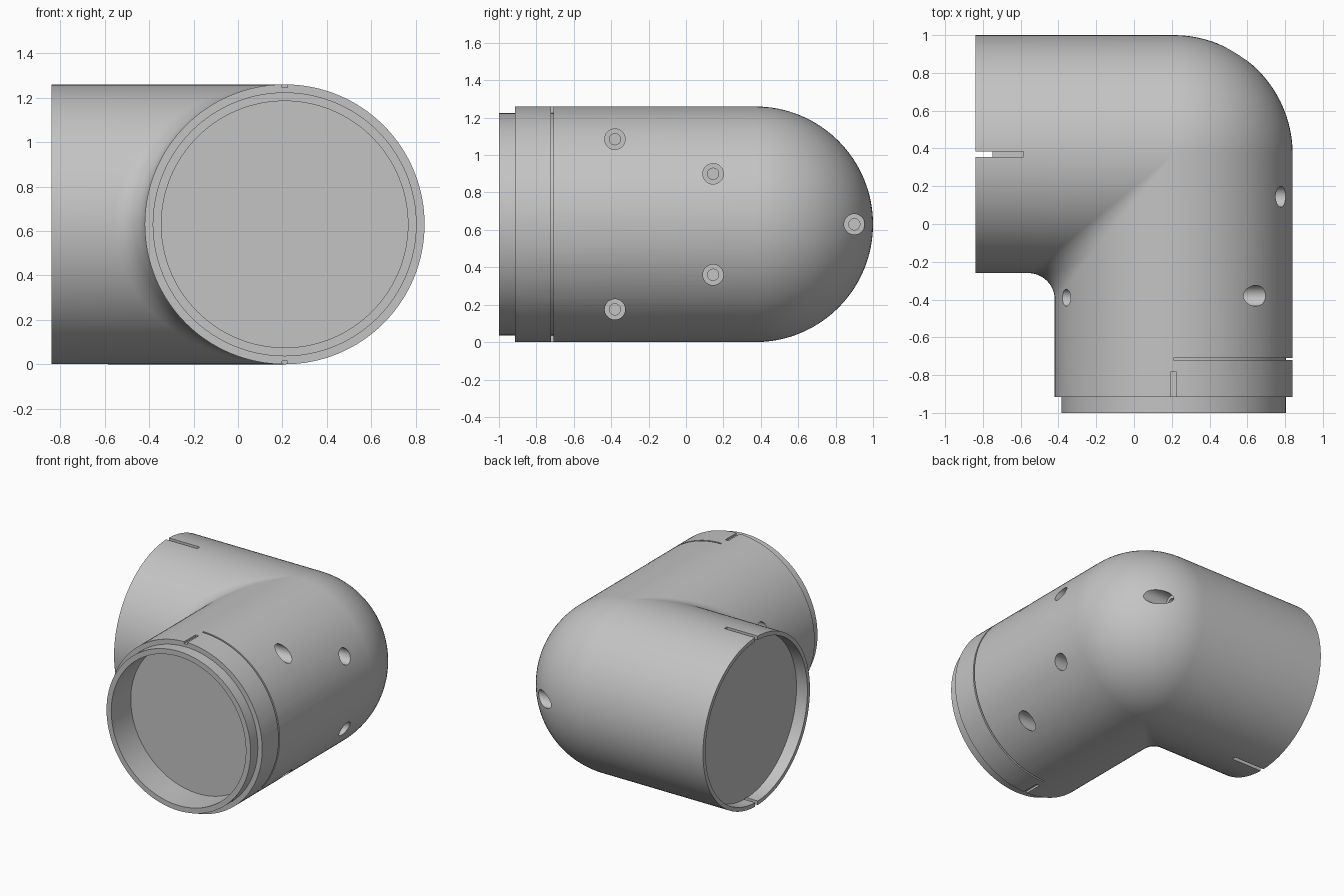
import bpy, bmesh
from math import sin, cos, pi, sqrt
from mathutils import Vector

cube = bpy.data.objects.get("Cube")
if cube:
    bpy.data.objects.remove(cube)

R, FILLET = 0.63, 0.14          # pipe radius, inner corner fillet
CX, CY, CZ = 0.21, 0.37, 0.63   # point where both pipe axes meet
SEG, ARC = 128, 24

grey = bpy.data.materials.new("plain grey")
grey.use_nodes = True
grey.diffuse_color = (0.55, 0.55, 0.55, 1)
bsdf = next(n for n in grey.node_tree.nodes if n.type == 'BSDF_PRINCIPLED')
bsdf.inputs["Base Color"].default_value = grey.diffuse_color


def loft(bm, rings):
    """Skin closed rings of points into a capped solid."""
    rows = [[bm.verts.new(p) for p in ring] for ring in rings]
    n = len(rows[0])
    for a, b in zip(rows, rows[1:]):
        for i in range(n):
            j = (i + 1) % n
            bm.faces.new((a[i], a[j], b[j], b[i]))
    bm.faces.new(rows[0][::-1])
    bm.faces.new(rows[-1])


def finish(bm, name):
    bmesh.ops.remove_doubles(bm, verts=bm.verts, dist=1e-5)
    bmesh.ops.recalc_face_normals(bm, faces=bm.faces)
    mesh = bpy.data.meshes.new(name)
    bm.to_mesh(mesh)
    bm.free()
    mesh.materials.append(grey)
    obj = bpy.data.objects.new(name, mesh)
    bpy.context.collection.objects.link(obj)
    return obj


def circle(n=SEG):
    for i in range(n):
        a = 2 * pi * i / n
        yield cos(a), sin(a)


def front_ring(y, r):
    return [(CX + r * u, y, CZ + r * v) for u, v in circle()]


def side_ring(x, r):
    return [(x, CY + r * u, CZ + r * v) for u, v in circle()]


def bend_ring(k):
    """Ring k of the elbow: ball on the outside, rolling fillet on the inside."""
    a = pi / 2 * k / ARC
    ring = []
    for u, v in circle():
        if u >= 0:
            p = (CX + R * u * cos(a), CY + R * u * sin(a), CZ + R * v)
        else:
            c = Vector((CX + (R + FILLET) * u, CY + (R + FILLET) * u,
                        CZ + (R + FILLET) * v))
            d0, d1 = Vector((-u, 0, -v)), Vector((0, -u, -v))
            ang, f = d0.angle(d1, 0), k / ARC
            if ang < 1e-4:
                d = d0
            else:
                d = (d0 * sin((1 - f) * ang) + d1 * sin(f * ang)) / sin(ang)
            p = c + d * FILLET
        ring.append(p)
    return ring


# Pipe elbow: recessed front spigot, bend, recessed side socket
bm = bmesh.new()
rings = [front_ring(y, r) for y, r in
         ((-0.77, 0.555), (-1, 0.555), (-1, 0.594), (-0.915, 0.594), (-0.915, R))]
rings += [bend_ring(k) for k in range(ARC + 1)]
rings += [side_ring(x, r) for x, r in ((-0.84, R), (-0.84, 0.6), (-0.75, 0.6))]
loft(bm, rings)
elbow = finish(bm, "pipe_elbow")

# Cutters for all holes, slots and the groove
bm = bmesh.new()


def screw_hole(side, y, z, r):
    """Stepped hole along x, starting outside the surface."""
    past = max(0, y - CY)
    xs = CX + side * sqrt(R * R - past * past - (z - CZ) ** 2)
    steps = ((0.2, r), (-0.13, r), (-0.13, 0.03), (-0.25, 0.03))
    loft(bm, [[(xs + side * d, y + q * u, z + q * v) for u, v in circle(32)]
              for d, q in steps])


def box(x0, x1, y0, y1, z0, z1):
    loft(bm, [[(x0, y0, z), (x1, y0, z), (x1, y1, z), (x0, y1, z)]
              for z in (z0, z1)])


screw_hole(1, 0.9, CZ, 0.055)
for s in (-1, 1):
    screw_hole(1, -0.38, CZ + s * 0.455, 0.055)
    screw_hole(1, 0.145, CZ + s * 0.27, 0.055)
    screw_hole(-1, -0.39, CZ + s * 0.27, 0.045)
    # alignment slots above and below each pipe end
    box(-0.9, -0.585, CY - 0.015, CY + 0.015, CZ + s * 0.595, CZ + s * 0.7)
    box(CX - 0.013, CX + 0.013, -0.93, -0.78, CZ + s * 0.615, CZ + s * 0.7)

# half-round groove on the left side
groove = []
for i in range(65):
    a = -pi / 2 + pi * i / 64
    groove.append([(CX + r * cos(a), y, CZ + r * sin(a)) for r, y in
                   ((0.594, -0.721), (0.68, -0.721), (0.68, -0.709), (0.594, -0.709))])
loft(bm, groove)
cutter = finish(bm, "hole_cutter")
cutter.hide_render = True

mod = elbow.modifiers.new("cut", 'BOOLEAN')
mod.operation = 'DIFFERENCE'
mod.solver = 'EXACT'
mod.object = cutter
bpy.ops.object.select_all(action='DESELECT')
bpy.context.view_layer.objects.active = elbow
elbow.select_set(True)
bpy.ops.object.modifier_apply(modifier="cut")
bpy.data.objects.remove(cutter)
bpy.ops.object.shade_smooth_by_angle(angle=pi / 6)
